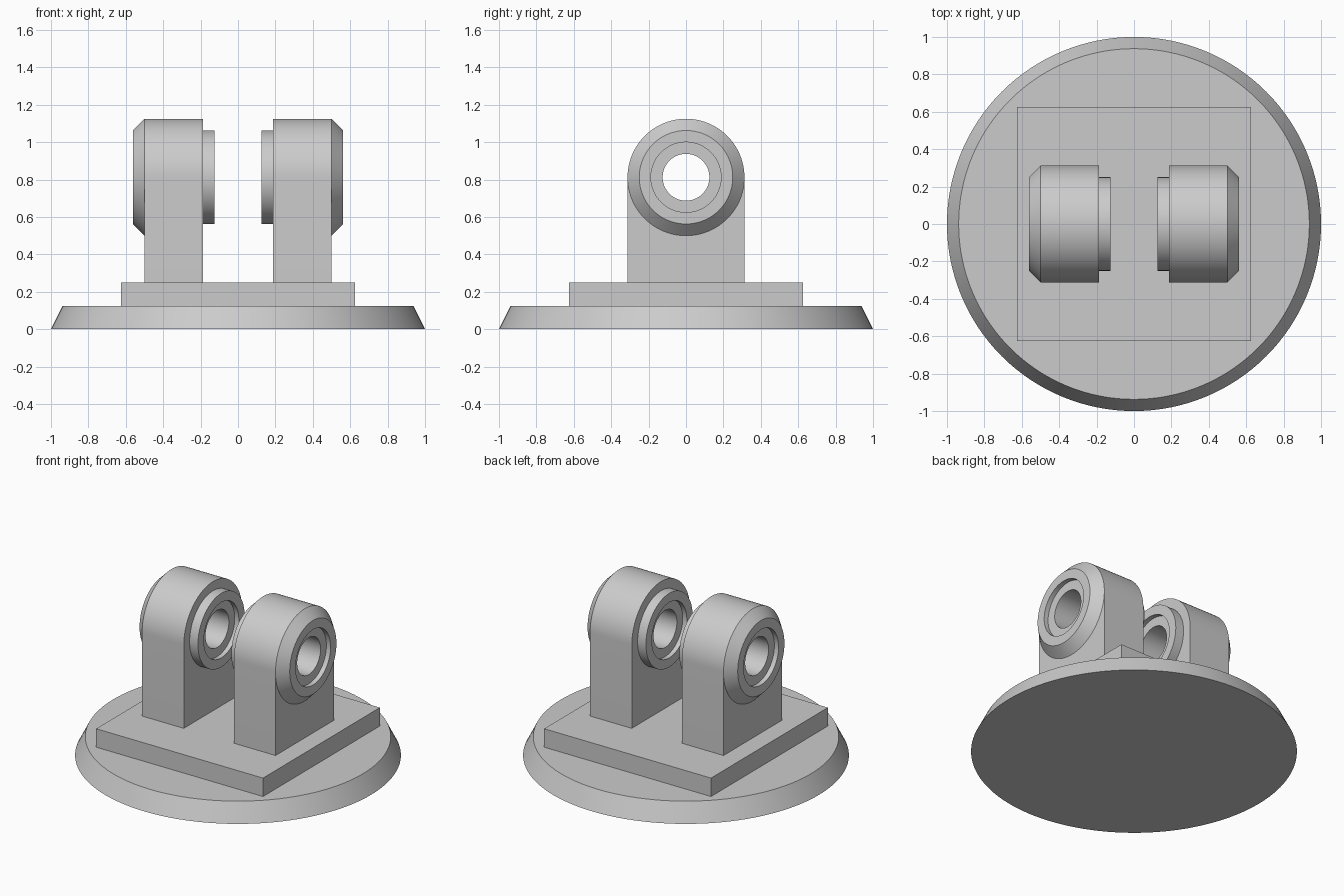
import bpy, bmesh, math

cube = bpy.data.objects.get("Cube")
if cube:
    bpy.data.objects.remove(cube, do_unlink=True)

grey = bpy.data.materials.new("plain grey")
grey.use_nodes = True
grey.diffuse_color = (0.6, 0.6, 0.6, 1)
grey.node_tree.nodes["Principled BSDF"].inputs["Base Color"].default_value = (0.6, 0.6, 0.6, 1)

SEG = 96              # sides of each round eye
AXIS_Z = 0.8125       # height of the pin hole
PLATE_TOP = 0.25


def finish(bm, name):
    """Turn a bmesh into a named, shaded object."""
    bmesh.ops.recalc_face_normals(bm, faces=bm.faces)
    mesh = bpy.data.meshes.new(name)
    bm.to_mesh(mesh)
    bm.free()
    mesh.materials.append(grey)
    obj = bpy.data.objects.new(name, mesh)
    bpy.context.collection.objects.link(obj)
    bpy.ops.object.select_all(action='DESELECT')
    obj.select_set(True)
    bpy.context.view_layer.objects.active = obj
    bpy.ops.object.shade_smooth_by_angle(angle=math.radians(30))
    return obj


def bridge(bm, a, b, closed=True):
    """Join two equal rows of vertices with quads."""
    n = len(a)
    for i in range(n if closed else n - 1):
        j = (i + 1) % n
        bm.faces.new((a[i], a[j], b[j], b[i]))


def build_lug(name, side):
    bm = bmesh.new()
    radius, chamfer_r, bore_r, hole_r = 0.3125, 0.25, 0.1875, 0.125
    inner, outer = 0.1875, 0.5
    half = SEG // 2

    def ring(x, r):
        return [bm.verts.new((side * x, r * math.cos(t), AXIS_Z + r * math.sin(t)))
                for t in (2 * math.pi * i / SEG for i in range(SEG))]

    def feet(x):
        return [bm.verts.new((side * x, y, PLATE_TOP)) for y in (-radius, radius)]

    # Boss, shallow recesses, pin hole and chamfer, from inside to outside
    profile = [(inner, chamfer_r), (0.125, chamfer_r), (0.125, bore_r),
               (0.156, bore_r), (0.156, hole_r), (0.531, hole_r),
               (0.531, bore_r), (0.5625, bore_r), (0.5625, chamfer_r), (outer, radius)]
    rings = [ring(x, r) for x, r in profile]
    for a, b in zip(rings, rings[1:]):
        bridge(bm, a, b)

    # Arched outside: rounded top flowing into the straight leg
    boss, rim = rings[0], rings[-1]
    arch_in = [bm.verts.new((side * inner, v.co.y, v.co.z)) for v in rim[:half + 1]]
    feet_in, feet_out = feet(inner), feet(outer)
    bridge(bm, arch_in + feet_in, rim[:half + 1] + feet_out)

    # Inner and outer end faces
    bridge(bm, arch_in, boss[:half + 1], closed=False)
    bm.faces.new([arch_in[-1]] + boss[half:] + [boss[0], arch_in[0]] + feet_in[::-1])
    bm.faces.new(rim[half:] + [rim[0]] + feet_out[::-1])
    return finish(bm, name)


# Round base with a sloping edge
bm = bmesh.new()
bmesh.ops.create_cone(bm, cap_ends=True, segments=128, radius1=1, radius2=0.9375, depth=0.125)
bmesh.ops.translate(bm, verts=bm.verts, vec=(0, 0, 0.0625))
finish(bm, "round_base")

# Square mounting plate
bm = bmesh.new()
bmesh.ops.create_cube(bm, size=1)
bmesh.ops.scale(bm, verts=bm.verts, vec=(1.25, 1.25, 0.125))
bmesh.ops.translate(bm, verts=bm.verts, vec=(0, 0, 0.1875))
finish(bm, "mounting_plate")

# Mirrored pair of pin lugs
for label, side in (("left", 1), ("right", -1)):
    build_lug(label + "_lug", side)
